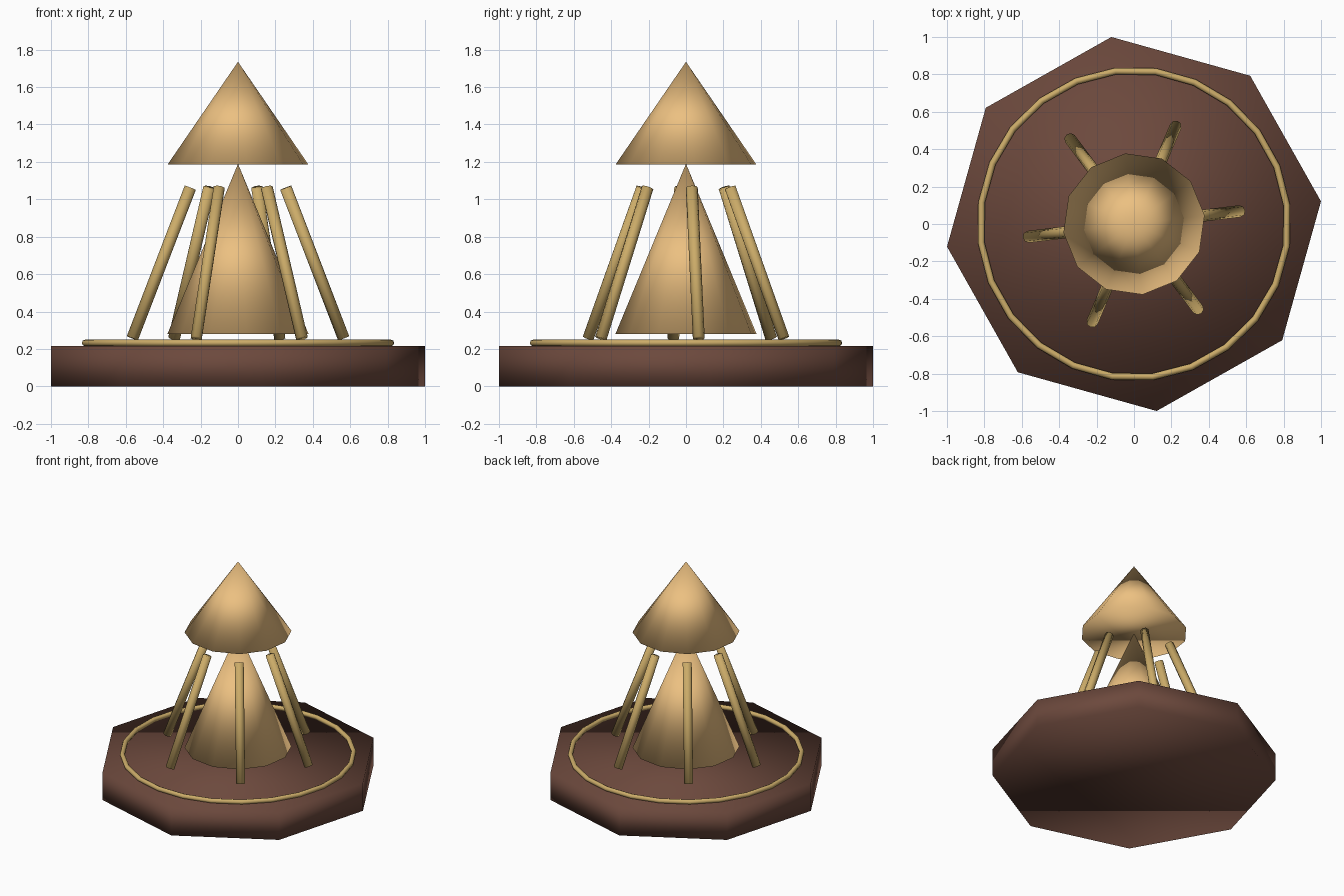
import bpy
from math import cos, sin, radians
from mathutils import Vector

if "Cube" in bpy.data.objects:
    bpy.data.objects.remove(bpy.data.objects["Cube"])

TURN = radians(6.9)  # whole model is turned slightly about z


def material(name, rgb):
    m = bpy.data.materials.new(name)
    m.diffuse_color = (*rgb, 1)
    m.use_nodes = True
    m.node_tree.nodes["Principled BSDF"].inputs["Base Color"].default_value = m.diffuse_color
    return m


WOOD = material("dark_wood", (0.15, 0.066, 0.046))
SAND = material("sand", (0.84, 0.53, 0.22))
BRASS = material("brass", (0.60, 0.41, 0.14))


def finish(name, mat):
    ob = bpy.context.object
    ob.name = name
    ob.data.materials.append(mat)
    bpy.ops.object.shade_smooth()
    return ob


def upright(name, sides, r1, r2, z0, z1, mat):
    """Prism or cone on the z axis with a corner at the turn angle."""
    bpy.ops.mesh.primitive_cone_add(vertices=sides, radius1=r1, radius2=r2,
                                    depth=z1 - z0, location=(0, 0, (z0 + z1) / 2))
    ob = finish(name, mat)
    # primitive's first corner lies on +y, so bring it to the turn angle
    ob.rotation_euler.z = TURN - radians(90)
    return ob


def rod(name, a, b, radius, mat):
    a, b = Vector(a), Vector(b)
    bpy.ops.mesh.primitive_cylinder_add(vertices=8, radius=radius, depth=(b - a).length,
                                        location=(a + b) / 2,
                                        rotation=(b - a).to_track_quat('Z', 'Y').to_euler())
    return finish(name, mat)


# Octagonal plinth
upright("base", 8, 1.007, 1.007, 0, 0.215, WOOD)

# Thin ring lying on the plinth
bpy.ops.mesh.primitive_torus_add(major_segments=24, minor_segments=8, major_radius=0.823,
                                 minor_radius=0.018, location=(0, 0, 0.232),
                                 rotation=(0, 0, TURN))
finish("base_ring", BRASS)

# Lower body cone and upper roof cone
upright("body_cone", 12, 0.38, 0, 0.28, 1.19, SAND)
upright("roof_cone", 12, 0.38, 0, 1.185, 1.735, SAND)

# Six leaning poles around the body
for i in range(6):
    t = TURN + radians(60 * i)
    rod(f"pole_{i + 1}", (0.569 * cos(t), 0.569 * sin(t), 0.257),
        (0.257 * cos(t), 0.257 * sin(t), 1.062), 0.032, BRASS)
